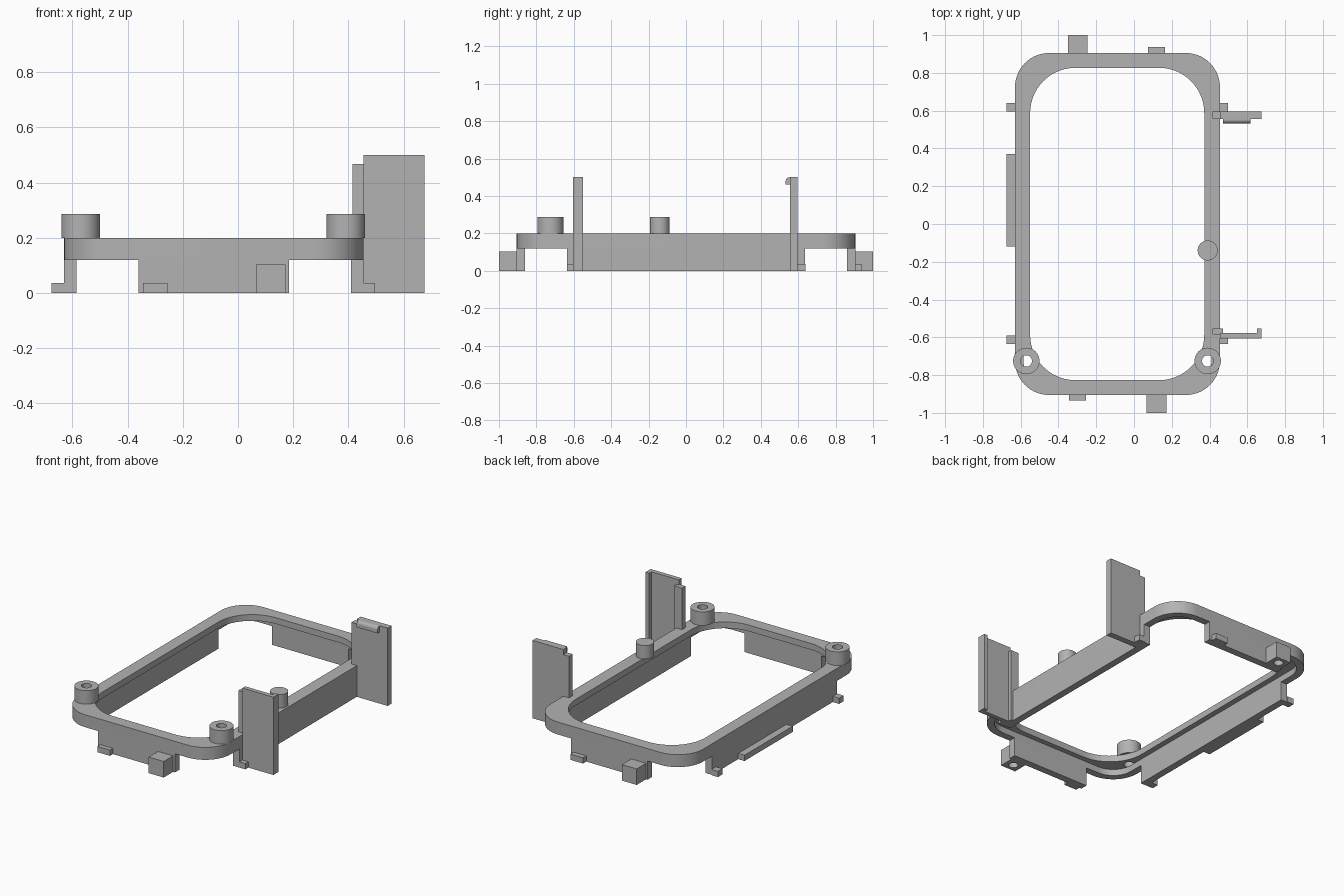
import bpy, bmesh
from math import sin, cos, pi, radians

old = bpy.data.objects.get("Cube")
if old:
    bpy.data.objects.remove(old, do_unlink=True)

grey = bpy.data.materials.new("plain grey")
grey.use_nodes = True
GREY = (0.45, 0.45, 0.45, 1)
grey.diffuse_color = GREY
grey.node_tree.nodes["Principled BSDF"].inputs["Base Color"].default_value = GREY


def finish(name, bm):
    bmesh.ops.recalc_face_normals(bm, faces=bm.faces)
    mesh = bpy.data.meshes.new(name)
    bm.to_mesh(mesh)
    bm.free()
    mesh.materials.append(grey)
    ob = bpy.data.objects.new(name, mesh)
    bpy.context.collection.objects.link(ob)
    return ob


def select(ob):
    bpy.ops.object.select_all(action='DESELECT')
    ob.select_set(True)
    bpy.context.view_layer.objects.active = ob


def smooth(ob):
    select(ob)
    bpy.ops.object.shade_smooth_by_angle(angle=radians(30))


def box(name, x0, x1, y0, y1, z0, z1):
    bm = bmesh.new()
    bmesh.ops.create_cube(bm, size=1)
    for v in bm.verts:
        v.co = (x1 if v.co.x > 0 else x0, y1 if v.co.y > 0 else y0, z1 if v.co.z > 0 else z0)
    return finish(name, bm)


def circle(x, y, r, n=40):
    return [(x + r * cos(2 * pi * i / n), y + r * sin(2 * pi * i / n)) for i in range(n)]


def rounded_rect(x0, x1, y0, y1, r, n=14):
    corners = [(x1 - r, y1 - r), (x0 + r, y1 - r), (x0 + r, y0 + r), (x1 - r, y0 + r)]
    return [(cx + r * cos(pi / 2 * (k + i / n)), cy + r * sin(pi / 2 * (k + i / n)))
            for k, (cx, cy) in enumerate(corners) for i in range(n + 1)]


def tube(name, outer, inner, z0, z1):
    """Closed ring between two outlines with equal point counts."""
    bm = bmesh.new()
    loops = [[bm.verts.new((x, y, z)) for x, y in pts]
             for pts, z in ((outer, z0), (outer, z1), (inner, z1), (inner, z0))]
    n = len(outer)
    for k in range(4):
        a, b = loops[k], loops[(k + 1) % 4]
        for i in range(n):
            j = (i + 1) % n
            bm.faces.new((a[i], a[j], b[j], b[i]))
    return finish(name, bm)


def cylinder(name, x, y, r, z0, z1):
    bm = bmesh.new()
    bottom = bm.faces.new([bm.verts.new((px, py, z0)) for px, py in circle(x, y, r)])
    top = bmesh.ops.extrude_face_region(bm, geom=[bottom])
    bmesh.ops.translate(bm, vec=(0, 0, z1 - z0),
                        verts=[v for v in top["geom"] if isinstance(v, bmesh.types.BMVert)])
    return finish(name, bm)


def drill(ob, x, y, r, z0, z1):
    cutter = cylinder("cutter", x, y, r, z0, z1)
    cutter.hide_render = True
    mod = ob.modifiers.new("hole", 'BOOLEAN')
    mod.operation, mod.solver, mod.object = 'DIFFERENCE', 'EXACT', cutter
    select(ob)
    bpy.ops.object.modifier_apply(modifier=mod.name)
    bpy.data.objects.remove(cutter, do_unlink=True)


# Frame: wide upper lip above a thinner rim
L, R, E = -0.63, 0.455, 0.905
T = 0.045
RIM, STEP, TOP, BOSS_TOP = 0.12, 0.16, 0.2, 0.287
outline = rounded_rect(L, R, -E, E, 0.18)
lip = tube("frame_lip", outline, rounded_rect(-0.55, 0.372, -0.827, 0.827, 0.24), STEP, TOP)
rim = tube("frame_rim", outline, rounded_rect(L + T, R - T, -E + T, E - T, 0.18 - T), RIM, STEP)

# Skirt walls under the straight runs
box("left_wall", R - T, R, -0.635, 0.635, 0, RIM)
box("right_wall", L, L + T, -0.635, 0.635, 0, RIM)
box("front_wall", -0.36, 0.185, -E, -E + T, 0, RIM)
box("back_wall", -0.36, 0.185, E - T, E, 0, RIM)

# Hollow bosses at the front corners, solid peg on the left rail
for side, x in (("right", -0.57), ("left", 0.39)):
    drill(lip, x, -0.725, 0.03, STEP - 0.02, TOP + 0.02)
    smooth(tube(side + "_boss", circle(x, -0.725, 0.07), circle(x, -0.725, 0.03), TOP, BOSS_TOP))
smooth(cylinder("peg", 0.39, -0.14, 0.053, TOP, BOSS_TOP))
smooth(lip)
smooth(rim)

# Small feet along the bottom edge
TAB = 0.037
for end, y0, y1 in (("front", -0.635, -0.59), ("back", 0.595, 0.64)):
    box(end + "_left_tab", R, 0.497, y0, y1, 0, TAB)
    box(end + "_right_tab", -0.675, L, y0, y1, 0, TAB)
box("long_right_tab", -0.675, L, -0.12, 0.37, 0, TAB)
box("front_tab", -0.345, -0.255, -0.935, -E, 0, TAB)
box("back_tab", 0.075, 0.165, E, 0.938, 0, TAB)

# Mounting blocks with blind holes underneath
for end, x0, x1, s in (("front", 0.065, 0.172, -1), ("back", -0.35, -0.245, 1)):
    ya, yb = sorted((s * E, s))
    block = box(end + "_block", x0, x1, ya, yb, 0, 0.103)
    drill(block, (x0 + x1) / 2, (ya + yb) / 2, 0.028, -0.02, 0.08)
    smooth(block)

# Front upright: plate with a channel on its inner face
P, H, S = 0.675, 0.5, 0.467
box("front_upright", R, P, -0.605, -0.577, 0, H)
box("front_upright_rib", 0.65, P, -0.577, -0.552, 0, H)
box("front_upright_strip", 0.415, 0.47, -0.586, -0.552, 0, S)

# Back upright with a rounded catch near the top
box("back_upright", R, P, 0.556, 0.595, 0, H)
box("back_upright_strip", 0.415, R, 0.558, 0.595, 0, S)
bm = bmesh.new()
r = 0.02
profile = [(0.556, 0.46), (0.556, H)]
profile += [(0.533 + r - r * sin(a), H - r + r * cos(a)) for a in (i * pi / 16 for i in range(9))]
profile += [(0.533, 0.46)]
face = bm.faces.new([bm.verts.new((0.47, y, z)) for y, z in profile])
ext = bmesh.ops.extrude_face_region(bm, geom=[face])
bmesh.ops.translate(bm, vec=(0.148, 0, 0),
                    verts=[v for v in ext["geom"] if isinstance(v, bmesh.types.BMVert)])
smooth(finish("back_upright_catch", bm))
